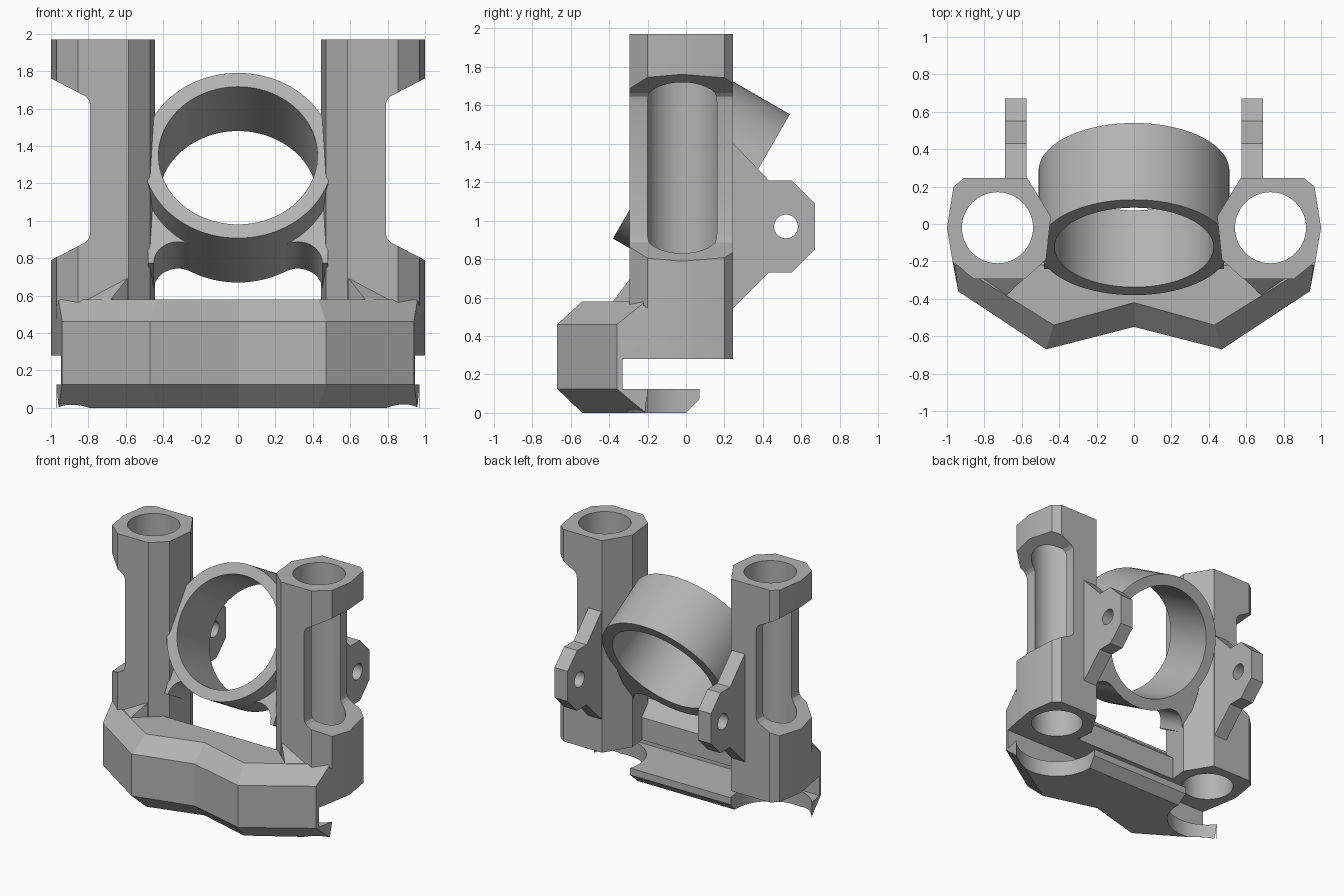
import bpy, bmesh, math
from mathutils import Matrix, Vector

cube = bpy.data.objects.get("Cube")
if cube:
    bpy.data.objects.remove(cube, do_unlink=True)

grey = bpy.data.materials.new("plain grey")
grey.use_nodes = True
COLOUR = (0.45, 0.45, 0.45, 1)
grey.diffuse_color = COLOUR
grey.node_tree.nodes["Principled BSDF"].inputs["Base Color"].default_value = COLOUR


def loft(name, rings):
    """Closed solid through matching rings of 3D points."""
    bm = bmesh.new()
    rows = [[bm.verts.new(p) for p in ring] for ring in rings]
    n = len(rows[0])
    for low, high in zip(rows, rows[1:]):
        for i in range(n):
            j = (i + 1) % n
            bm.faces.new((low[i], low[j], high[j], high[i]))
    bm.faces.new(rows[0][::-1])
    bm.faces.new(rows[-1])
    bmesh.ops.recalc_face_normals(bm, faces=bm.faces)
    mesh = bpy.data.meshes.new(name)
    bm.to_mesh(mesh)
    bm.free()
    mesh.materials.append(grey)
    obj = bpy.data.objects.new(name, mesh)
    bpy.context.collection.objects.link(obj)
    return obj


def prism(name, pts, axis, a, b):
    """Extrude a 2D outline along x, y or z from a to b."""
    place = {"x": lambda u, v, w: (w, u, v),
             "y": lambda u, v, w: (u, w, v),
             "z": lambda u, v, w: (u, v, w)}[axis]
    return loft(name, [[place(u, v, w) for u, v in pts] for w in (a, b)])


def circle(cx, cy, r, n=64):
    return [(cx + r * math.cos(2 * math.pi * i / n),
             cy + r * math.sin(2 * math.pi * i / n)) for i in range(n)]


def activate(obj):
    bpy.ops.object.select_all(action="DESELECT")
    obj.select_set(True)
    bpy.context.view_layer.objects.active = obj


def cut(obj, *cutters):
    for c in cutters:
        activate(obj)
        mod = obj.modifiers.new("cut", "BOOLEAN")
        mod.operation = "DIFFERENCE"
        mod.solver = "EXACT"
        mod.object = c
        bpy.ops.object.modifier_apply(modifier=mod.name)
        bpy.data.objects.remove(c, do_unlink=True)


def mirrored(pts, s):
    return [(s * x, y) for x, y in pts]


def both_sides(half):
    """Complete a half outline that starts on x = 0."""
    return half + [(-x, y) for x, y in reversed(half) if x > 0]


BORE = (0.73, -0.02)
parts = []

# clamp base: chamfered block with a shallow V in its front
full = both_sides([(0, -0.55), (0.47, -0.67), (0.94, -0.36), (0.97, -0.2), (0.97, 0.07)])
inset = both_sides([(0, -0.42), (0.43, -0.54), (0.96, -0.21), (0.97, -0.2), (0.97, 0.07)])
levels = [(inset, 0), (full, 0.125), (full, 0.46), (inset, 0.58)]
base = loft("clamp_base", [[(x, y, z) for x, y in o] for o, z in levels])
slot = [(-0.33, 0.125), (0.3, 0.125), (0.3, 0.9), (0.2, 0.9), (-0.22, 0.6),
        (-0.22, 0.56), (-0.1, 0.46), (-0.1, 0.28), (-0.33, 0.28)]
cut(base, prism("slot_cutter", slot, "x", -1.2, 1.2))
cut(base, prism("lip_cutter", [(-0.02, -0.02), (0.2, -0.02), (0.2, 0.2)], "x", -1.2, 1.2))
for s in (-1, 1):
    cut(base, prism("notch_cutter", circle(s * BORE[0], BORE[1], 0.3), "z", -0.1, 0.2),
        prism("bore_cutter", circle(s * BORE[0], BORE[1], 0.19), "z", 0.2, 0.8))
parts.append(base)

# ring frame: centre and tilted axes
tilt = math.radians(30)
up = Vector((0, math.sin(tilt), math.cos(tilt)))
back = Vector((0, math.cos(tilt), -math.sin(tilt)))
to_ring = Matrix.Translation((0, 0.08, 1.23)) @ Matrix(((1, 0, 0), up, back)).transposed().to_4x4()

column_plan = [(0.585, -0.295), (0.855, -0.295), (0.97, -0.2), (1.0, -0.02),
               (0.965, 0.2), (0.91, 0.245), (0.57, 0.245), (0.445, 0.04), (0.47, -0.19)]
window = [(1.2, 0.685), (0.815, 0.885), (0.797, 0.905), (0.79, 0.93),
          (0.79, 1.62), (0.797, 1.645), (0.815, 1.665), (1.2, 1.865)]
lug_plan = [(0.2, 1.45), (0.43, 1.21), (0.55, 1.21), (0.67, 1.09),
            (0.67, 0.85), (0.55, 0.73), (0.43, 0.73), (0.2, 0.5)]

for s, side in ((1, "left"), (-1, "right")):
    # bored column with an open outer window
    column = prism(side + "_column", mirrored(column_plan, s), "z", 0.28, 1.97)
    cut(column, prism("window_cutter", mirrored(window, s), "y", -0.6, 0.6),
        prism("bore_cutter", circle(s * BORE[0], BORE[1], 0.19), "z", 0, 2.2))
    parts.append(column)

    # small gusset where the column meets the base
    tip, peak = (s * 0.68, -0.38, 0.58), (s * 0.585, -0.29, 0.7)
    foot, root = (s * 0.855, -0.29, 0.555), (s * 0.585, -0.29, 0.5)
    parts.append(loft(side + "_gusset", [[tip, peak, foot],
                                         [(s * 0.68, -0.36, 0.5), root, (s * 0.85, -0.28, 0.5)]]))

    # rear mounting lug with a pin hole
    lug = prism(side + "_lug", lug_plan, "x", s * 0.575, s * 0.69)
    cut(lug, prism("pin_cutter", circle(0.52, 0.97, 0.062, 32), "x", s * 0.4, s * 0.9))
    parts.append(lug)

    # fillet blending the underside of the ring into the column
    f, cx, cy = 0.13, 0.32, -0.554
    arc = [(cx + f * math.cos(math.radians(a)), cy + f * math.sin(math.radians(a)))
           for a in range(0, 121, 10)]
    web = [(0.48, cy)] + arc + [(0.3, -0.36), (0.42, -0.2), (0.48, -0.2)]
    fillet = prism(side + "_ring_fillet", mirrored(web, s), "z", -0.05, 0.237)
    fillet.data.transform(to_ring)
    parts.append(fillet)

# tilted holder ring
ring = prism("holder_ring", circle(0, 0, 0.51, 96), "z", -0.237, 0.237)
cut(ring, prism("ring_cutter", circle(0, 0, 0.425, 96), "z", -0.5, 0.5))
ring.data.transform(to_ring)
parts.append(ring)

for obj in parts:
    activate(obj)
    bpy.ops.object.shade_smooth_by_angle(angle=math.radians(20))
